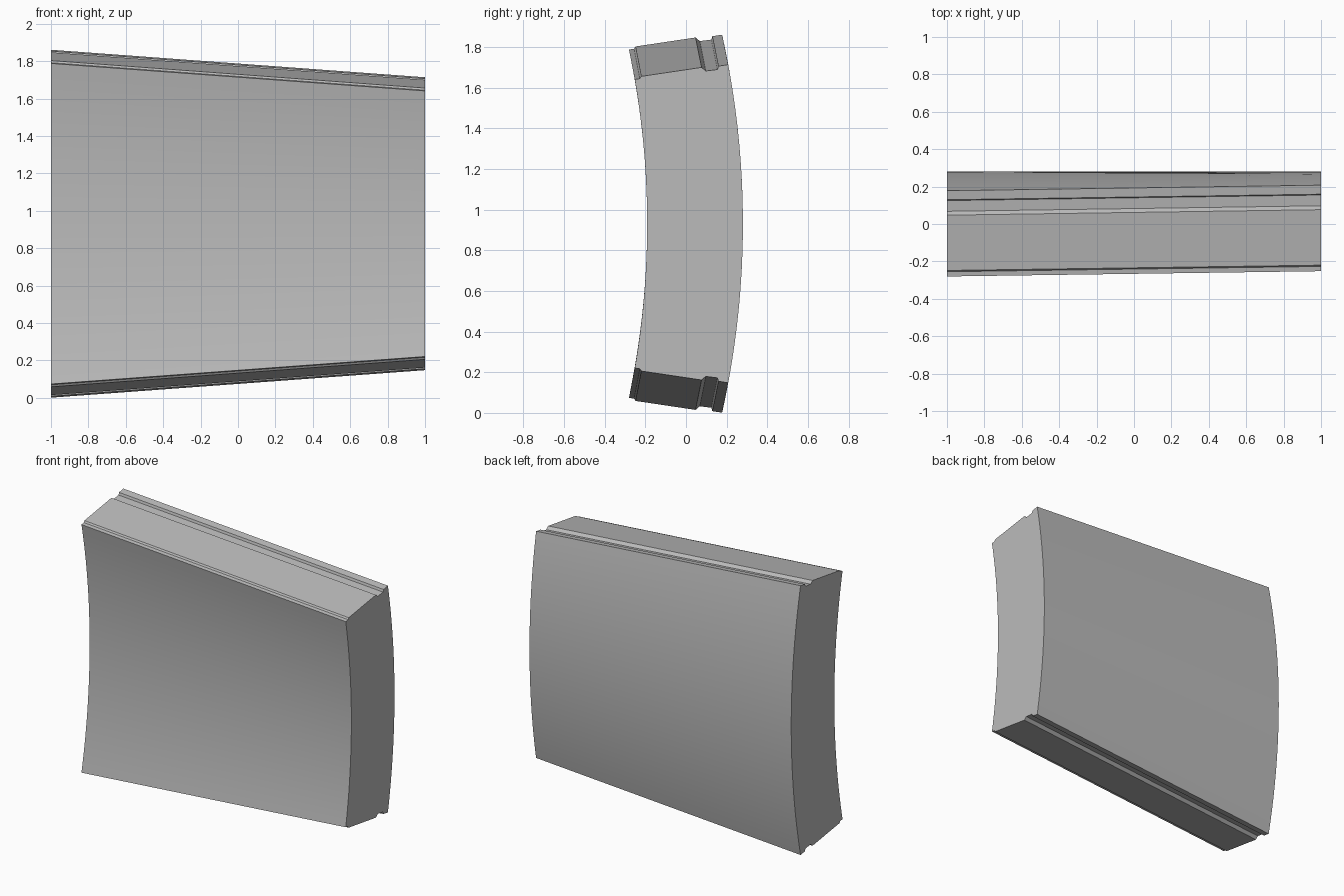
import bpy, bmesh
from math import sqrt, radians

cube = bpy.data.objects.get("Cube")
if cube:
    bpy.data.objects.remove(cube)

MID_Z = 0.931          # height of the mirror plane
ARC_STEPS = 32
INNER_R, OUTER_R = 4.15, 4.28
INNER_Y, OUTER_Y = -0.191, 0.28

# Joint profile from inner to outer face: (fraction across, relief)
JOINT = [(0.0, 0.0), (0.055, 0.0), (0.07, 0.01), (0.715, 0.007),
         (0.76, -0.014), (0.885, -0.016), (0.895, 0.0), (1.0, 0.0)]


def arc_y(crown, radius, h):
    """Depth of a curved face at height h from the mirror plane."""
    return crown - radius + sqrt(radius * radius - h * h)


def section(x, inner_half, outer_half):
    """Closed outline of the curved panel at position x."""
    iy = arc_y(INNER_Y, INNER_R, inner_half)
    oy = arc_y(OUTER_Y, OUTER_R, outer_half)
    joint = [(iy + (oy - iy) * t, inner_half + (outer_half - inner_half) * t + d)
             for t, d in JOINT]
    steps = [1 - 2 * i / ARC_STEPS for i in range(1, ARC_STEPS)]
    outer = [(arc_y(OUTER_Y, OUTER_R, s * outer_half), s * outer_half) for s in steps]
    inner = [(arc_y(INNER_Y, INNER_R, s * inner_half), -s * inner_half) for s in steps]
    inner = [(y, h) for y, h in inner]
    mirrored = [(y, -h) for y, h in reversed(joint)]
    return [(x, y, MID_Z + h) for y, h in joint + outer + mirrored + inner]


# Loft the tapered panel between its tall and short ends
bm = bmesh.new()
tall = [bm.verts.new(p) for p in section(-1, 0.857, 0.93)]
short = [bm.verts.new(p) for p in section(1, 0.71, 0.783)]
n = len(tall)
for i in range(n):
    j = (i + 1) % n
    bm.faces.new((tall[i], tall[j], short[j], short[i]))
bm.faces.new(tall)
bm.faces.new(short)
bmesh.ops.recalc_face_normals(bm, faces=bm.faces)

mesh = bpy.data.meshes.new("lining_segment")
bm.to_mesh(mesh)
bm.free()
panel = bpy.data.objects.new("lining_segment", mesh)
bpy.context.collection.objects.link(panel)

# Plain concrete colour
mat = bpy.data.materials.new("concrete_grey")
mat.use_nodes = True
colour = (0.5, 0.5, 0.5, 1)
mat.diffuse_color = colour
mat.node_tree.nodes["Principled BSDF"].inputs["Base Color"].default_value = colour
mesh.materials.append(mat)

# Smooth curved faces, crisp joints
bpy.ops.object.select_all(action="DESELECT")
panel.select_set(True)
bpy.context.view_layer.objects.active = panel
bpy.ops.object.shade_smooth_by_angle(angle=radians(15))
